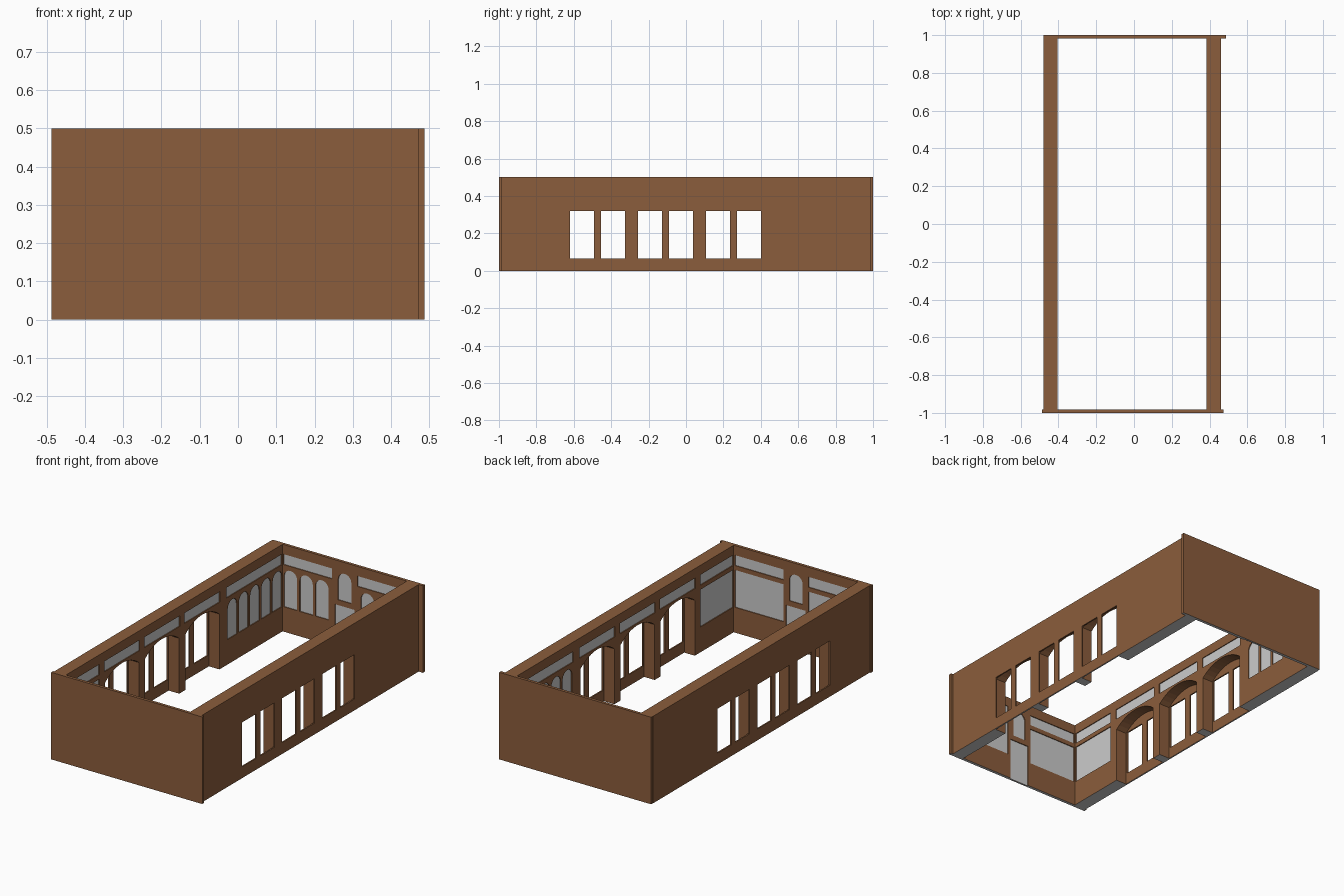
import bpy, bmesh, math

if "Cube" in bpy.data.objects:
    bpy.data.objects.remove(bpy.data.objects["Cube"])

CX, RECESS = -0.01, 0.006           # room centre line, depth of panel recess


def material(name, rgb):
    m = bpy.data.materials.new(name)
    m.diffuse_color = (*rgb, 1)
    m.use_nodes = True
    m.node_tree.nodes["Principled BSDF"].inputs["Base Color"].default_value = m.diffuse_color
    return m


brown = material("wall_brown", (0.26, 0.11, 0.045))
grey = material("underside_grey", (0.6, 0.6, 0.6))


# Outlines in (u, z), u running along the wall
def rect(u0, u1, z0, z1):
    return [(u0, z0), (u1, z0), (u1, z1), (u0, z1)]


def arch(u0, u1, z0, spring, apex, n=12):
    """Circular-arc topped opening through both springing points and the apex."""
    h, rise, c = (u1 - u0) / 2, apex - spring, (u0 + u1) / 2
    r = (h * h + rise * rise) / (2 * rise)
    a = math.atan2(h, r - rise)
    top = [(c + r * math.sin(a - 2 * a * i / n),
            apex - r + r * math.cos(a - 2 * a * i / n)) for i in range(n + 1)]
    return [(u0, z0), (u1, z0)] + top


def round_panel(u0, u1, z0, apex):
    return arch(u0, u1, z0, apex - (u1 - u0) / 2, apex)


def prisms(name, outlines, axis, d0, d1=None):
    """Flat faces at depth d0, or solids from d0 to d1; axis is the wall's direction."""
    bm = bmesh.new()
    place = (lambda u, d, z: (u, d, z)) if axis == 'x' else (lambda u, d, z: (d, u, z))
    for o in outlines:
        f = bm.faces.new([bm.verts.new(place(u, d0, z)) for u, z in o])
        if d1 is not None:
            ext = bmesh.ops.extrude_face_region(bm, geom=[f], use_keep_orig=True)
            shift = place(0, d1 - d0, 0)
            bmesh.ops.translate(bm, vec=shift, verts=[
                v for v in ext["geom"] if isinstance(v, bmesh.types.BMVert)])
    if d1 is not None:
        bmesh.ops.recalc_face_normals(bm, faces=bm.faces)
    else:                            # single faces look into the room
        for f in bm.faces:
            f.normal_update()
            c = f.calc_center_median()
            if f.normal.x * (c.x - CX) * (axis == 'y') + f.normal.y * c.y * (axis == 'x') > 0:
                f.normal_flip()
    me = bpy.data.meshes.new(name)
    bm.to_mesh(me)
    bm.free()
    ob = bpy.data.objects.new(name, me)
    bpy.context.collection.objects.link(ob)
    return ob


def cut(wall, outlines, axis, d0, d1):
    cutter = prisms("cutter", outlines, axis, d0, d1)
    cutter.hide_render = True
    mod = wall.modifiers.new("cut", 'BOOLEAN')
    mod.operation, mod.solver, mod.object = 'DIFFERENCE', 'EXACT', cutter
    bpy.context.view_layer.objects.active = wall
    bpy.ops.object.modifier_apply(modifier=mod.name)
    bpy.data.objects.remove(cutter)


def finish(wall):
    """Brown walls with a grey underside."""
    wall.data.materials.clear()
    wall.data.materials.append(brown)
    wall.data.materials.append(grey)
    for p in wall.data.polygons:
        p.material_index = int(p.normal.z < -0.9 and p.center.z < 0.001)


# Side walls: niches, window pairs, frieze panels, blind arches, large panel
niches = [arch(y, y + 0.31, -0.1, 0.318, 0.374) for y in (-0.63, -0.265, 0.1)]
windows = [rect(y + o, y + o + 0.127, 0.065, 0.32)
           for y in (-0.62, -0.256, 0.108) for o in (0, 0.166)]
side_panels = [rect(a, b, 0.385, 0.445) for a, b in
               ((-0.977, -0.68), (-0.635, -0.315), (-0.27, 0.05), (0.095, 0.415), (0.475, 0.977))]
side_panels += [round_panel(0.485 + 0.102 * i, 0.57 + 0.102 * i, 0.143, 0.36) for i in range(5)]
side_panels.append(rect(-0.977, -0.68, 0.145, 0.36))

for name, s in (("left", -1), ("right", 1)):
    inner, outer = CX + s * 0.395, CX + s * 0.47
    wall = prisms(name + "_wall", [rect(-0.985, 0.985, 0, 0.5)], 'y', inner, outer)
    cut(wall, niches, 'y', inner - s * 0.1, outer - s * 0.008)
    cut(wall, windows, 'y', inner - s * 0.1, outer + s * 0.1)
    cut(wall, side_panels, 'y', inner - s * 0.1, inner + s * RECESS)
    finish(wall)
    prisms(name + "_wall_panels", side_panels, 'y', inner + s * (RECESS - 0.001))

# End walls: frieze, central round-topped panel above a door, side panels
centre = [round_panel(CX - 0.042, CX + 0.042, 0.275, 0.435),
          rect(CX - 0.062, CX + 0.062, 0.0, 0.245)]
front_panels, back_panels = list(centre), list(centre)
for s in (-1, 1):
    def span(a, b):
        return sorted((CX + s * a, CX + s * b))
    frieze = rect(*span(0.08, 0.388), 0.385, 0.445)
    front_panels += [frieze, rect(*span(0.08, 0.388), 0.145, 0.36)]
    back_panels += [frieze] + [round_panel(*span(0.103 + 0.1 * i, 0.186 + 0.1 * i), 0.143, 0.36)
                               for i in range(3)]

for name, s, x0, x1, panels in (("front", -1, -0.487, 0.473, front_panels),
                                ("back", 1, -0.478, 0.487, back_panels)):
    inner = s * 0.983
    wall = prisms(name + "_wall", [rect(x0, x1, 0, 0.5)], 'x', inner, s)
    holes = [[(u, z if z > 0 else -0.1) for u, z in o] for o in panels]
    cut(wall, holes, 'x', inner - s * 0.1, inner + s * RECESS)
    finish(wall)
    prisms(name + "_wall_panels", panels, 'x', inner + s * (RECESS - 0.001))
